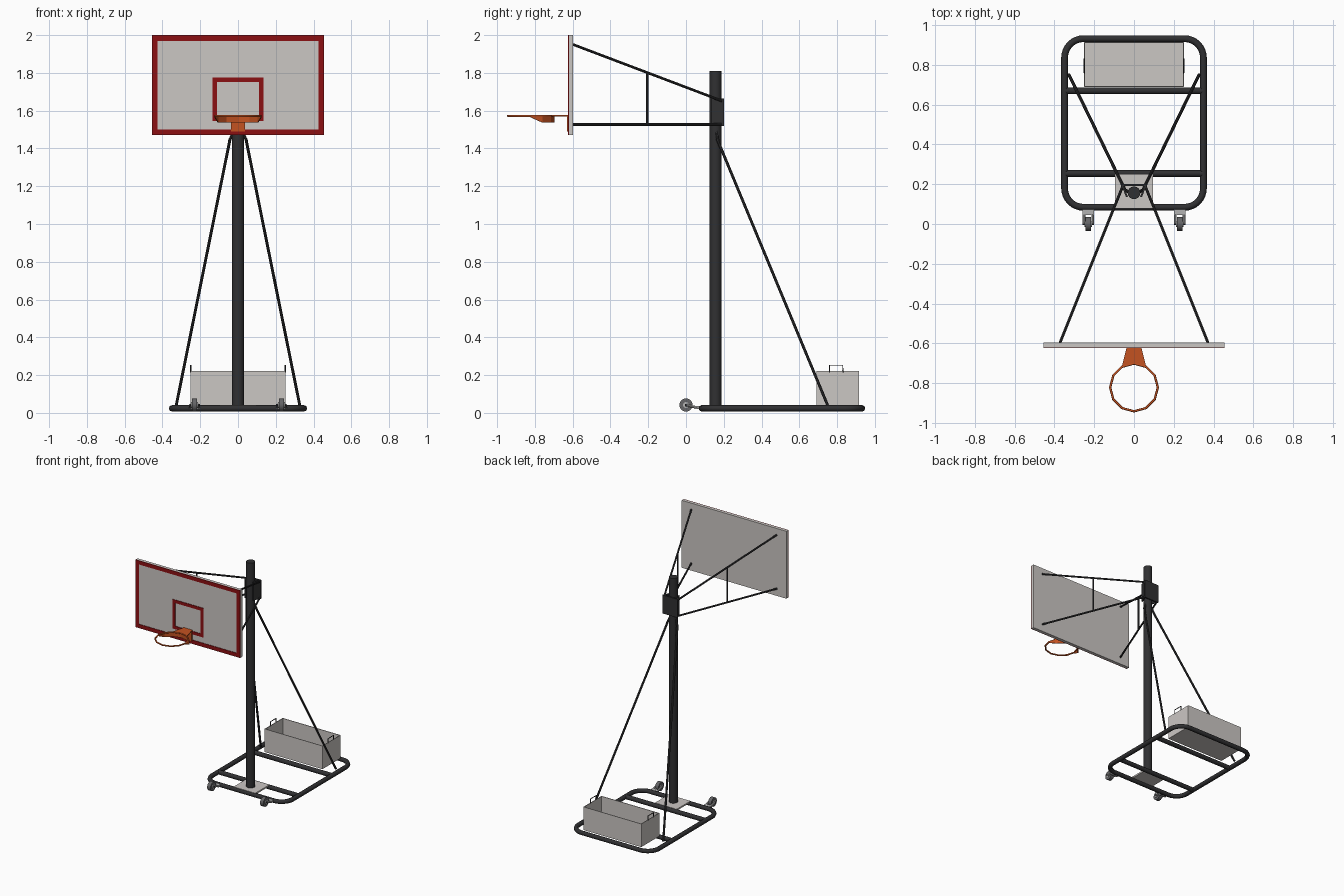
import bpy, bmesh
from math import sin, cos, pi, radians
from mathutils import Vector

cube = bpy.data.objects.get("Cube")
if cube:
    bpy.data.objects.remove(cube)


def material(name, rgb):
    m = bpy.data.materials.new(name)
    m.use_nodes = True
    m.diffuse_color = (*rgb, 1)
    m.node_tree.nodes["Principled BSDF"].inputs["Base Color"].default_value = (*rgb, 1)
    return m


black = material("black paint", (0.03, 0.03, 0.032))
grey = material("light grey", (0.6, 0.57, 0.55))
red = material("dark red", (0.26, 0.005, 0.006))
orange = material("orange", (0.55, 0.085, 0.015))
rubber = material("wheel grey", (0.13, 0.13, 0.135))
steel = material("steel", (0.45, 0.45, 0.45))


def finish(bm, name, mat, smooth=False):
    bmesh.ops.recalc_face_normals(bm, faces=bm.faces)
    mesh = bpy.data.meshes.new(name)
    bm.to_mesh(mesh)
    bm.free()
    mesh.materials.append(mat)
    ob = bpy.data.objects.new(name, mesh)
    bpy.context.collection.objects.link(ob)
    if smooth:
        bpy.ops.object.select_all(action="DESELECT")
        ob.select_set(True)
        bpy.context.view_layer.objects.active = ob
        bpy.ops.object.shade_smooth_by_angle(angle=radians(40))
    return ob


def box(name, mat, lo, hi):
    lo, hi = Vector(lo), Vector(hi)
    bm = bmesh.new()
    bmesh.ops.create_cube(bm, size=1)
    for v in bm.verts:
        v.co = (lo + hi) / 2 + v.co * (hi - lo)
    return finish(bm, name, mat)


def rod(name, mat, a, b, r, sides=12):
    a, b = Vector(a), Vector(b)
    bm = bmesh.new()
    bmesh.ops.create_cone(bm, cap_ends=True, segments=sides, radius1=r, radius2=r, depth=(b - a).length)
    turn = (b - a).to_track_quat("Z", "Y")
    for v in bm.verts:
        v.co = (a + b) / 2 + turn @ v.co
    return finish(bm, name, mat, True)


def prism(name, mat, outline, z0, z1):
    bm = bmesh.new()
    face = bm.faces.new([bm.verts.new((x, y, z0)) for x, y in outline])
    ext = bmesh.ops.extrude_face_region(bm, geom=[face])["geom"]
    bmesh.ops.translate(bm, vec=(0, 0, z1 - z0), verts=[v for v in ext if isinstance(v, bmesh.types.BMVert)])
    return finish(bm, name, mat)


def tube(name, mat, points, r, closed=False, resolution=2):
    curve = bpy.data.curves.new(name, "CURVE")
    curve.dimensions = "3D"
    curve.bevel_depth, curve.bevel_resolution = r, resolution
    curve.use_fill_caps = True
    s = curve.splines.new("POLY")
    s.points.add(len(points) - 1)
    for p, co in zip(s.points, points):
        p.co = (*co, 1)
    s.use_cyclic_u = closed
    s.use_smooth = True
    curve.materials.append(mat)
    ob = bpy.data.objects.new(name, curve)
    bpy.context.collection.objects.link(ob)
    return ob


def border(name, x, z0, z1, w):
    # Painted rectangle outline on the board face
    y0, y1 = -0.624, -0.619
    for part, lo, hi in (("bottom", (-x, z0), (x, z0 + w)), ("top", (-x, z1 - w), (x, z1)),
                         ("right", (-x, z0 + w), (-x + w, z1 - w)), ("left", (x - w, z0 + w), (x, z1 - w))):
        box(f"{name}_{part}", red, (lo[0], y0, lo[1]), (hi[0], y1, hi[1]))


# Base frame with rounded corners and cross tubes
base_z, tube_r, corner = 0.024, 0.017, 0.095
path = []
for i, (cx, cy) in enumerate(((1, 1), (-1, 1), (-1, -1), (1, -1))):
    for k in range(9):
        a = (i + k / 8) * pi / 2
        path.append((cx * (0.349 - corner) + corner * cos(a),
                     0.508 + cy * (0.424 - corner) + corner * sin(a), base_z))
tube("base_frame", black, path, tube_r, True)
for name, y in (("front_cross_tube", 0.254), ("rear_cross_tube", 0.67)):
    rod(name, black, (-0.349, y, base_z), (0.349, y, base_z), tube_r)
box("pole_foot_plate", grey, (-0.095, 0.08, 0.03), (0.095, 0.25, 0.042))

# Pole and arm bracket
rod("pole", black, (0, 0.157, 0.035), (0, 0.157, 1.81), 0.032, 16)
box("bracket_back", black, (-0.065, 0.19, 1.52), (0.065, 0.2, 1.665))

# Parts mirrored left and right
for side, s in (("right", -1), ("left", 1)):
    prism(f"{side}_bracket_cheek", black, [(s * 0.055, 0.2), (s * 0.065, 0.2), (s * 0.04, 0.135), (s * 0.03, 0.135)], 1.52, 1.665)
    rod(f"{side}_upper_arm", black, (s * 0.372, -0.597, 1.95), (s * 0.055, 0.195, 1.65), 0.007, 8)
    rod(f"{side}_lower_arm", black, (s * 0.372, -0.597, 1.527), (s * 0.055, 0.195, 1.527), 0.007, 8)
    rod(f"{side}_arm_link", black, (s * 0.215, -0.205, 1.527), (s * 0.215, -0.205, 1.8), 0.006, 8)
    rod(f"{side}_brace", black, (s * 0.327, 0.75, 0.04), (s * 0.042, 0.165, 1.45), 0.008, 8)
    rod(f"{side}_brace_lug", black, (s * 0.045, 0.17, 1.44), (s * 0.02, 0.16, 1.5), 0.008, 8)

    # Caster with fork
    x = s * 0.23
    rod(f"{side}_wheel", rubber, (x - 0.014, 0, 0.042), (x + 0.014, 0, 0.042), 0.035, 20)
    rod(f"{side}_wheel_hub", steel, (x - 0.019, 0, 0.042), (x + 0.019, 0, 0.042), 0.016, 12)
    rod(f"{side}_axle", black, (x - 0.028, 0, 0.042), (x + 0.028, 0, 0.042), 0.006, 8)
    for e in (-1, 1):
        rod(f"{side}_fork", steel, (x + e * 0.022, 0, 0.042), (x + e * 0.022, 0.065, 0.026), 0.007, 8)
    box(f"{side}_fork_bridge", steel, (x - 0.028, 0.045, 0.02), (x + 0.028, 0.072, 0.036))

    # Crate handle
    hx = s * 0.25
    tube(f"{side}_crate_handle", black, [(hx, 0.76, 0.215), (hx, 0.76, 0.252), (hx, 0.83, 0.252), (hx, 0.83, 0.215)], 0.0035, resolution=1)

# Ballast crate, open on top
cx, y0, y1, z0, z1, t = 0.252, 0.69, 0.915, 0.04, 0.222, 0.005
box("crate_floor", grey, (-cx, y0, z0), (cx, y1, z0 + t))
box("crate_front", grey, (-cx, y0, z0), (cx, y0 + t, z1))
box("crate_back", grey, (-cx, y1 - t, z0), (cx, y1, z1))
box("crate_right", grey, (-cx, y0 + t, z0), (-cx + t, y1 - t, z1))
box("crate_left", grey, (cx - t, y0 + t, z0), (cx, y1 - t, z1))

# Backboard and painted outlines
box("backboard", grey, (-0.455, -0.62, 1.47), (0.455, -0.597, 2.0))
border("edge_border", 0.455, 1.47, 2.0, 0.03)
border("target_square", 0.135, 1.545, 1.775, 0.024)

# Hoop, its flared back skirt and its mount
hoop_y, hoop_r, hoop_z = -0.822, 0.12, 1.572
ring = [(hoop_r * cos(k * pi / 6), hoop_y + hoop_r * sin(k * pi / 6), hoop_z) for k in range(12)]
tube("hoop", orange, ring, 0.006, True)
bm = bmesh.new()
rows = []
for k in range(7):
    x, y, z = ring[k]
    depth = 0.008 if k in (0, 6) else 0.035
    rows.append([bm.verts.new((x, y, z)), bm.verts.new((x, y, z - depth))])
for p, q in zip(rows, rows[1:]):
    bm.faces.new((p[0], q[0], q[1], p[1]))
skirt = finish(bm, "hoop_skirt", orange)
skirt.modifiers.new("thickness", "SOLIDIFY").thickness = 0.005
prism("hoop_neck", orange, [(-0.037, -0.622), (0.037, -0.622), (0.062, -0.72), (0, -0.703), (-0.062, -0.72)], 1.57, 1.577)
box("hoop_mount", orange, (-0.037, -0.629, 1.49), (0.037, -0.62, 1.577))
